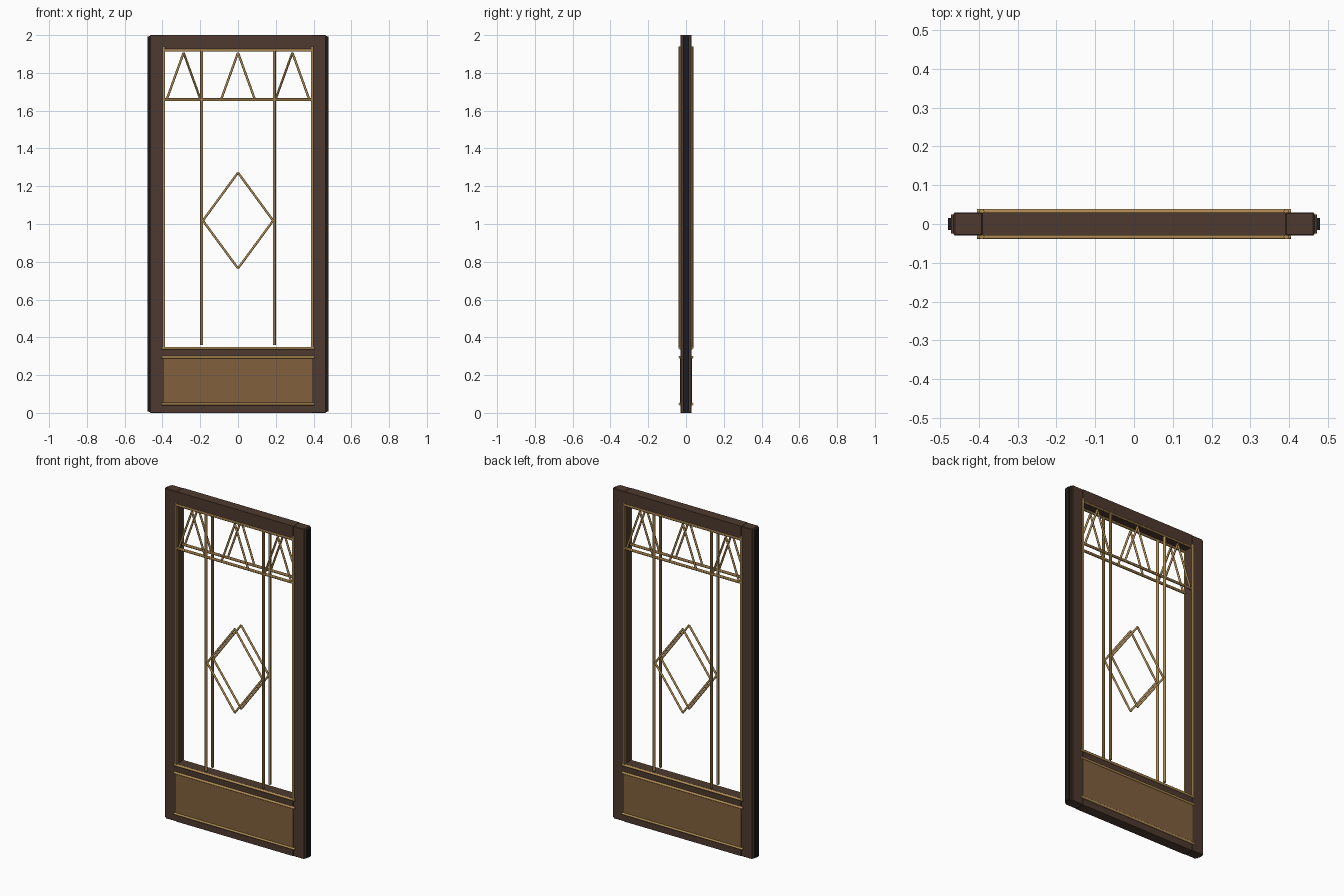
import bpy
from mathutils import Vector

cube = bpy.data.objects.get("Cube")
if cube:
    bpy.data.objects.remove(cube)


def material(name, rgb):
    m = bpy.data.materials.new(name)
    m.use_nodes = True
    m.diffuse_color = (*rgb, 1)
    m.node_tree.nodes["Principled BSDF"].inputs["Base Color"].default_value = (*rgb, 1)
    return m


WOOD = material("dark wood", (0.075, 0.042, 0.028))
PANEL = material("light wood", (0.22, 0.115, 0.047))
BRASS = material("brass", (0.45, 0.27, 0.09))
SEAL = material("black seal", (0.012, 0.012, 0.015))


def box(name, x0, x1, z0, z1, depth, mat, bevel=0):
    bpy.ops.mesh.primitive_cube_add(size=1, location=((x0 + x1) / 2, 0, (z0 + z1) / 2))
    ob = bpy.context.object
    ob.name = name
    ob.scale = (x1 - x0, depth * 2, z1 - z0)
    bpy.ops.object.transform_apply(location=False, rotation=False, scale=True)
    ob.data.materials.append(mat)
    if bevel:
        mod = ob.modifiers.new("edge", "BEVEL")
        mod.width = bevel
        mod.segments = 1
    return ob


def bar(name, a, b, radius=0.008, y=0.03):
    """Round brass bar from a to b (x, z), on both faces of the door."""
    for side, sy in (("front", -y), ("back", y)):
        p, q = Vector((a[0], sy, a[1])), Vector((b[0], sy, b[1]))
        bpy.ops.mesh.primitive_cylinder_add(vertices=12, radius=radius,
                                            depth=(q - p).length, location=(p + q) / 2)
        ob = bpy.context.object
        ob.name = f"{name}_{side}"
        ob.rotation_euler = (q - p).to_track_quat("Z", "Y").to_euler()
        ob.data.materials.append(BRASS)
        bpy.ops.object.shade_smooth_by_angle()


# Frame: stiles, stepped edges and rails
for side, s in (("left", 1), ("right", -1)):
    box(f"{side}_stile", *sorted((s * 0.39, s * 0.465)), 0, 2, 0.03, WOOD, 0.003)
    box(f"{side}_edge_step", *sorted((s * 0.46, s * 0.472)), 0.004, 1.996, 0.025, WOOD)
    box(f"{side}_edge_seal", *sorted((s * 0.465, s * 0.48)), 0.008, 1.992, 0.015, SEAL)
for name, z0, z1 in (("top", 1.925, 2), ("middle", 0.285, 0.35), ("bottom", 0, 0.055)):
    box(f"{name}_rail", -0.391, 0.391, z0, z1, 0.03, WOOD)

# Lower panel
box("lower_panel", -0.393, 0.393, 0.047, 0.295, 0.033, PANEL)

# Trim around the panel and the opening
for name, z in (("panel_bottom", 0.047), ("panel_top", 0.295), ("opening_bottom", 0.343)):
    bar(f"{name}_trim", (-0.405, z), (0.405, z), 0.007, 0.032)
bar("opening_top_trim", (-0.393, 1.92), (0.393, 1.92), 0.007, 0.032)
for side, s in (("left", 1), ("right", -1)):
    bar(f"{side}_opening_trim", (s * 0.393, 0.345), (s * 0.393, 1.94), 0.007, 0.032)
    bar(f"{side}_muntin", (s * 0.193, 0.36), (s * 0.193, 1.92))
bar("cross_muntin", (-0.39, 1.658), (0.39, 1.658))

# Triangles in the upper band
for i, cx in enumerate((-0.288, 0, 0.288)):
    for s in (-1, 1):
        bar(f"triangle_{i + 1}_bar", (cx, 1.907), (cx + s * 0.089, 1.66), 0.006)

# Central diamond
for s in (-1, 1):
    for z in (1.272, 0.765):
        bar("diamond_bar", (0, z), (s * 0.186, 1.018), 0.006)
